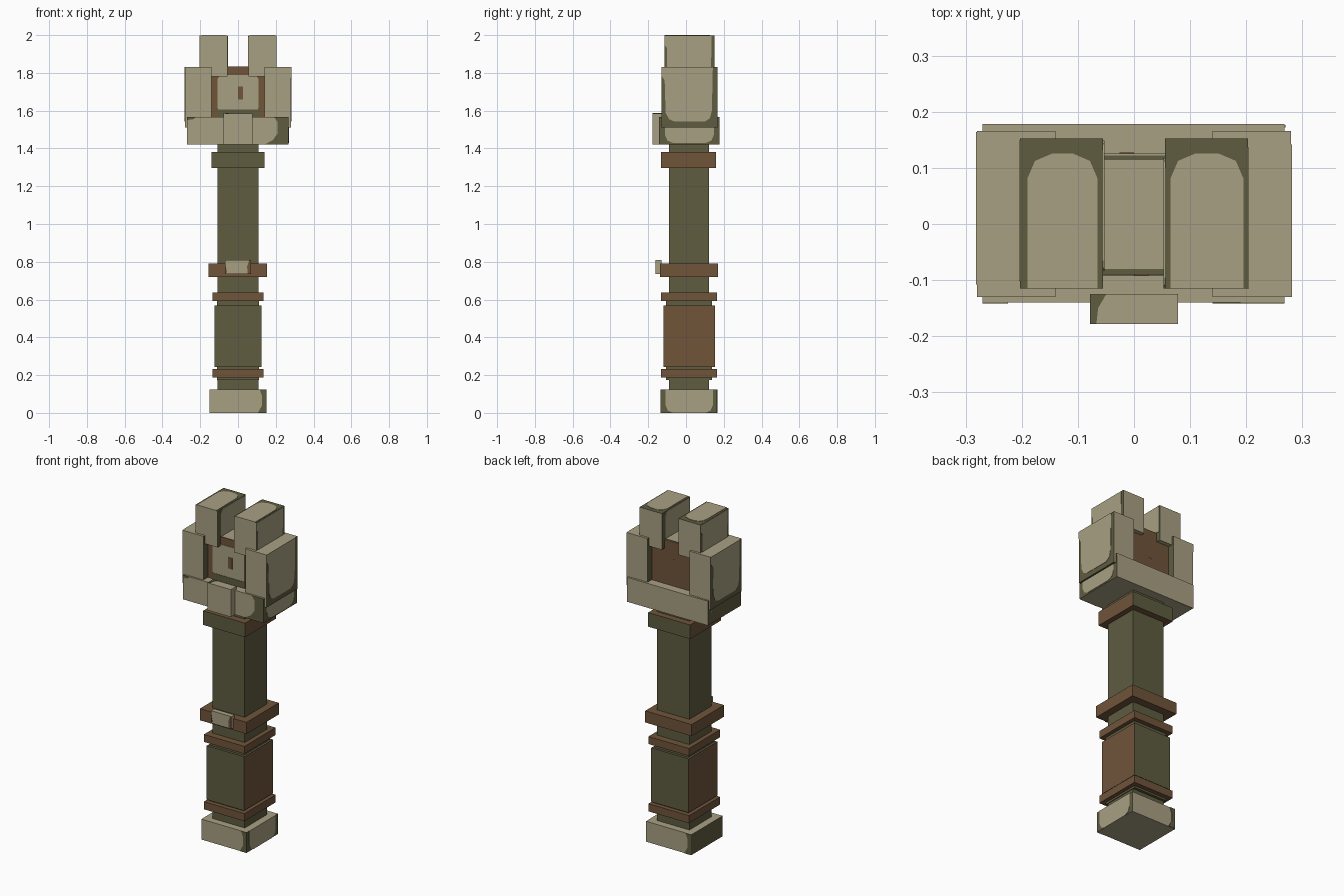
import bpy, bmesh
from mathutils import Vector

if "Cube" in bpy.data.objects:
    bpy.data.objects.remove(bpy.data.objects["Cube"])


def material(name, rgb):
    m = bpy.data.materials.new(name)
    m.diffuse_color = (*rgb, 1)
    m.use_nodes = True
    m.node_tree.nodes["Principled BSDF"].inputs["Base Color"].default_value = m.diffuse_color
    return m


STONE = material("pale_stone", (0.397, 0.352, 0.227))
OLIVE = material("dark_olive", (0.112, 0.107, 0.051))
BROWN = material("brown_leather", (0.162, 0.089, 0.042))
YC = 0.017  # depth centre of the shaft


def finish(name, bm, mats):
    bmesh.ops.recalc_face_normals(bm, faces=bm.faces)
    me = bpy.data.meshes.new(name)
    bm.to_mesh(me)
    bm.free()
    for m in mats:
        me.materials.append(m)
    ob = bpy.data.objects.new(name, me)
    bpy.context.collection.objects.link(ob)
    return ob


def box(name, x, y, z, mat, other=None, where=""):
    """Box from ranges; faces named in where (x, t = top, b = bottom) take the other colour."""
    bm = bmesh.new()
    bmesh.ops.create_cube(bm, size=1)
    for v in bm.verts:
        v.co = Vector([r[0] if c < 0 else r[1] for c, r in zip(v.co, (x, y, z))])
    bm.normal_update()
    for f in bm.faces:
        n = f.normal
        key = "x" if abs(n.x) > 0.5 else "t" if n.z > 0.5 else "b" if n.z < -0.5 else "y"
        f.material_index = int(key in where)
    return finish(name, bm, [mat, other or mat])


def plate(name, axis, pos, pts, mat, twin=False):
    """Thin polygon plate on the plane axis = pos; twin adds a half-turn copy."""
    for turn in ((False, True) if twin else (False,)):
        bm = bmesh.new()
        vs = []
        for a, b in pts:
            p = [a, b]
            p.insert("xyz".index(axis), pos - 0.002)
            vs.append(bm.verts.new(p))
        face = bm.faces.new(vs)
        ext = bmesh.ops.extrude_face_region(bm, geom=[face])
        for v in ext["geom"]:
            if isinstance(v, bmesh.types.BMVert):
                v.co["xyz".index(axis)] += 0.004
        if turn:
            for v in bm.verts:
                v.co.x, v.co.y = -v.co.x, 2 * YC - v.co.y
        finish(name + ("_twin" if turn else ""), bm, [mat])


def worn(a0, a1, b0, b1, low=0.0, high=0.0):
    """Rectangle with its low and high corners cut in two steps."""
    pts = []
    for a, s, b, t, c in ((a0, 1, b0, 1, low), (a1, -1, b0, 1, low),
                          (a1, -1, b1, -1, high), (a0, 1, b1, -1, high)):
        if c:
            cut = [(a, b + t * c), (a + s * c * 0.3, b + t * c * 0.3), (a + s * c, b)]
            pts += cut if s == t else cut[::-1]
        else:
            pts.append((a, b))
    return pts


# Shaft and pommel
box("shaft", (-0.108, 0.108), (-0.09, 0.122), (0.1, 1.45), OLIVE)
box("pommel", (-0.152, 0.15), (-0.132, 0.165), (0, 0.123), STONE, OLIVE, "x")
plate("pommel_side_wear", "x", 0.15, worn(-0.108, 0.142, 0, 0.123, 0.04), STONE, True)
plate("pommel_front_wear", "y", -0.132,
      [(0.15, 0), (0.15, 0.123), (0.115, 0.123), (0.128, 0.09), (0.128, 0.04), (0.105, 0)],
      OLIVE, True)

# Grip and bands
box("grip", (-0.125, 0.125), (-0.12, 0.153), (0.243, 0.568), OLIVE, BROWN, "x")
for z in ((0.187, 0.233), (0.593, 0.638)):
    box("grip_band", (-0.135, 0.135), (-0.132, 0.165), z, BROWN)
box("grip_liner", (-0.112, 0.112), (-0.105, 0.138), (0.175, 0.61), OLIVE)
box("middle_band", (-0.157, 0.153), (-0.138, 0.17), (0.72, 0.79), BROWN)
box("stud", (-0.068, 0.068), (-0.16, -0.13), (0.735, 0.81), STONE, BROWN, "b")
plate("stud_wear", "y", -0.16,
      [(0.068, 0.735), (0.068, 0.81), (0.06, 0.81), (0.048, 0.775), (0.052, 0.735)], BROWN)
plate("stud_edge", "y", -0.16, [(-0.068, 0.735), (-0.068, 0.79), (-0.058, 0.745)], BROWN)
box("collar", (-0.14, 0.14), (-0.132, 0.16), (1.297, 1.382), OLIVE, BROWN, "xtb")

# Head base with a raised front block
box("head_base", (-0.27, 0.268), (-0.14, 0.178), (1.42, 1.567), STONE, OLIVE, "x")
plate("base_side_wear", "x", 0.268, worn(-0.112, 0.148, 1.428, 1.543, 0.045), STONE, True)
plate("base_front_wear", "y", -0.14,
      [(0.268, 1.42), (0.268, 1.567), (0.19, 1.567), (0.21, 1.54), (0.21, 1.48),
       (0.185, 1.445), (0.14, 1.42)], OLIVE, True)
plate("base_top_edge", "y", -0.14,
      [(-0.27, 1.55), (-0.235, 1.555), (-0.225, 1.567), (-0.27, 1.567)], OLIVE, True)
box("front_block", (-0.078, 0.078), (-0.178, -0.125), (1.42, 1.585), STONE)
plate("front_block_wear", "z", 1.585,
      [(-0.078, -0.178), (-0.067, -0.178), (-0.064, -0.15), (-0.05, -0.126), (-0.078, -0.126)],
      OLIVE)

# Core with a marked panel on the front and back
box("core", (-0.145, 0.145), (-0.088, 0.126), (1.55, 1.833), BROWN, STONE, "t")
plate("core_panel", "y", -0.088, worn(-0.108, 0.108, 1.6, 1.79, 0.015, 0.025), STONE, True)
plate("core_foot", "y", -0.09, worn(-0.11, 0.11, 1.567, 1.605), OLIVE, True)
plate("core_mark", "y", -0.091, worn(0.0, 0.026, 1.66, 1.727), BROWN, True)
plate("core_top_edge", "z", 1.833, worn(-0.055, 0.055, -0.088, -0.08), OLIVE, True)

# Side blocks and top prongs
for side, s in (("left", -1), ("right", 1)):
    xs = sorted((0.14 * s, 0.28 * s))
    box(side + "_block", xs, (-0.13, 0.166), (1.512, 1.83), STONE, OLIVE, "xb")
    xs = sorted((0.055 * s, 0.203 * s))
    box(side + "_prong", xs, (-0.115, 0.152), (1.78, 2.0 - 0.002), STONE, OLIVE, "xt")
    inner = xs[0] + (0.013 if s < 0 else 0.01)
    outer = xs[1] - (0.01 if s < 0 else 0.008)
    plate(side + "_prong_top", "z", 1.998, worn(inner, outer, -0.115, 0.126, 0, 0.045), STONE)
plate("block_side_wear", "x", 0.28,
      [(-0.13, 1.83), (-0.13, 1.785), (-0.113, 1.76), (-0.108, 1.59), (-0.09, 1.555),
       (-0.06, 1.542), (0.1, 1.542), (0.127, 1.56), (0.137, 1.6), (0.142, 1.83)], STONE, True)
plate("prong_outer_wear", "x", 0.203,
      [(-0.1, 1.8), (0.132, 1.8), (0.136, 1.996), (-0.115, 1.996), (-0.115, 1.95),
       (-0.1, 1.93)], STONE, True)
plate("prong_inner_wear", "x", 0.055, worn(-0.115, 0.118, 1.835, 1.996, 0, 0.02), STONE, True)
